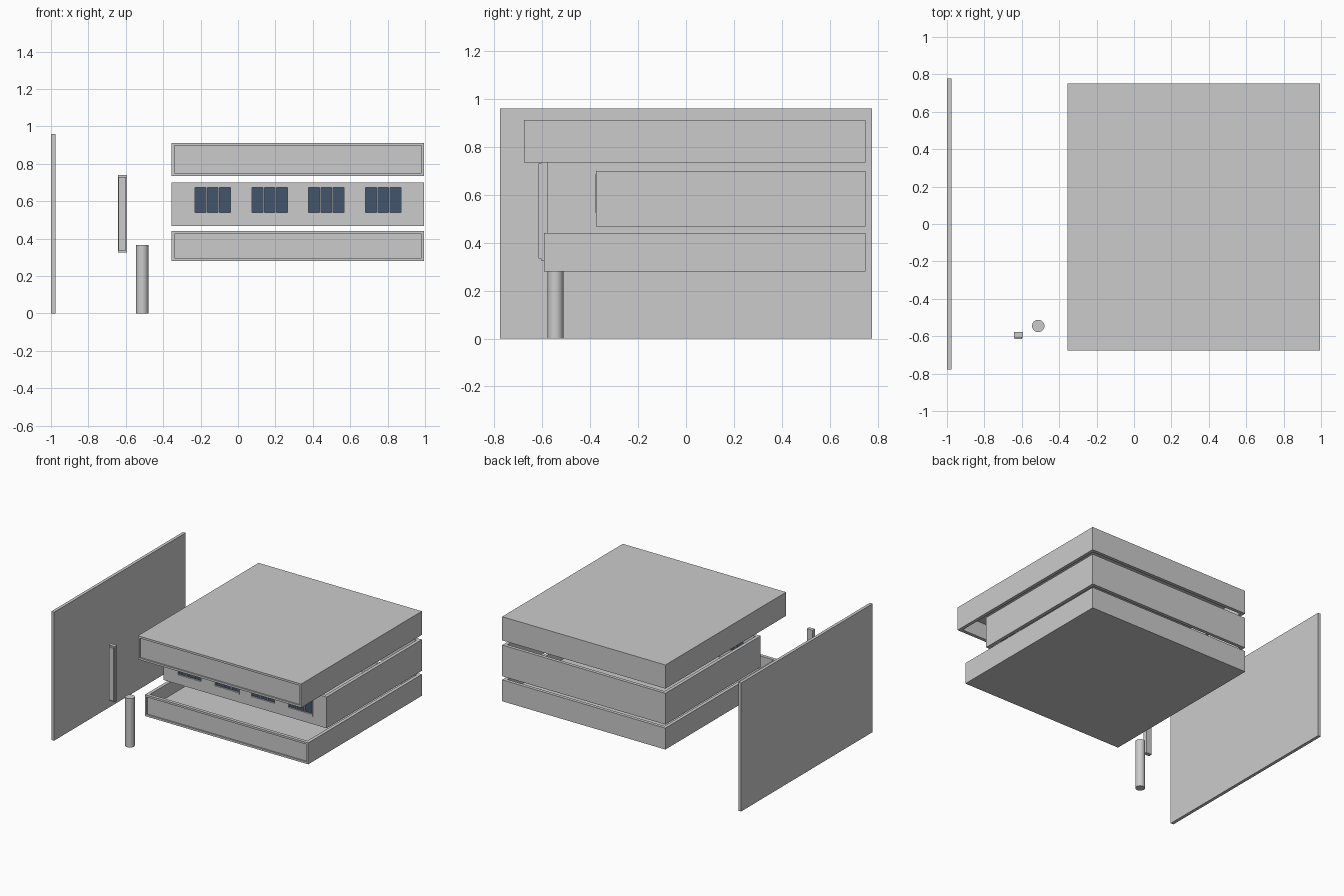
import bpy, bmesh
from mathutils import Matrix, Vector

cube = bpy.data.objects.get("Cube")
if cube:
    bpy.data.objects.remove(cube, do_unlink=True)


def material(name, rgb):
    m = bpy.data.materials.new(name)
    m.use_nodes = True
    color = (*rgb, 1)
    m.diffuse_color = color
    m.node_tree.nodes["Principled BSDF"].inputs["Base Color"].default_value = color
    return m


GREY = material("light grey", (0.6, 0.6, 0.6))
GLASS = material("blue glass", (0.055, 0.09, 0.15))


def add_box(bm, x, y, z):
    center = Vector(((x[0] + x[1]) / 2, (y[0] + y[1]) / 2, (z[0] + z[1]) / 2))
    size = (x[1] - x[0], y[1] - y[0], z[1] - z[0])
    bmesh.ops.create_cube(bm, size=1, matrix=Matrix.Translation(center) @ Matrix.Diagonal((*size, 1)))


def finish(name, bm, mat):
    mesh = bpy.data.meshes.new(name)
    bm.to_mesh(mesh)
    bm.free()
    mesh.materials.append(mat)
    ob = bpy.data.objects.new(name, mesh)
    bpy.context.collection.objects.link(ob)
    return ob


def box(name, x, y, z, mat=GREY):
    bm = bmesh.new()
    add_box(bm, x, y, z)
    return finish(name, bm, mat)


def cut(target, x, y, z):
    cutter = box(target.name + "_cutter", x, y, z)
    cutter.hide_render = True
    cutter.hide_set(True)
    cutter.display_type = 'WIRE'
    mod = target.modifiers.new("opening", 'BOOLEAN')
    mod.operation = 'DIFFERENCE'
    mod.solver = 'EXACT'
    mod.object = cutter
    bpy.context.view_layer.objects.active = target
    bpy.ops.object.modifier_apply(modifier=mod.name)
    bpy.data.objects.remove(cutter, do_unlink=True)


X0, X1, BACK = -0.355, 0.995, 0.75
T = 0.025  # wall thickness


def storey(name, front, z, floor=0, ceiling=0, recess=0):
    """Hollow level, closed below or above when a thickness is given."""
    ob = box(name, (X0, X1), (front, BACK), z)
    low = z[0] + floor if floor else z[0] - 0.1
    high = z[1] - ceiling if ceiling else z[1] + 0.1
    cut(ob, (X0 + T, X1 - T), (front + T, BACK - T), (low, high))
    if recess:
        b = 0.015
        cut(ob, (X0 + b, X1 - b), (front - 0.1, front + recess), (z[0] + b, z[1] - b))
    return ob


# Stacked levels
storey("base_tray", -0.592, (0.28, 0.44), floor=0.06, recess=0.01)
walls = storey("middle_walls", -0.375, (0.467, 0.70))
storey("roof_cap", -0.675, (0.735, 0.912), ceiling=0.06, recess=0.01)

# Windows, seen from both sides of the front wall
WZ = (0.54, 0.673)
for i in range(4):
    cx = -0.135 + i * 0.304
    cut(walls, (cx - 0.095, cx + 0.095), (-0.5, -0.3), WZ)
    bm = bmesh.new()
    y = (-0.379, -0.347)
    for sx in (-1, 1):
        a, b = sorted((cx + sx * 0.095, cx + sx * 0.105))
        add_box(bm, (a, b), y, (0.527, 0.685))
        a, b = cx + sx * 0.032 - 0.004, cx + sx * 0.032 + 0.004
        add_box(bm, (a, b), y, WZ)
    add_box(bm, (cx - 0.095, cx + 0.095), y, (0.527, WZ[0]))
    add_box(bm, (cx - 0.095, cx + 0.095), y, (WZ[1], 0.685))
    finish(f"window_frame_{i + 1}", bm, GREY)
    box(f"window_glass_{i + 1}", (cx - 0.095, cx + 0.095), (-0.366, -0.358), WZ, GLASS)

# Free-standing wall
box("side_wall", (-1, -0.977), (-0.777, 0.777), (0, 0.96))

# Slim post with a raised front strip
box("slim_post", (-0.642, -0.594), (-0.606, -0.578), (0.325, 0.74))
box("post_strip", (-0.638, -0.598), (-0.615, -0.606), (0.335, 0.73))

# Round column
bm = bmesh.new()
bmesh.ops.create_cone(bm, cap_ends=True, segments=32, radius1=0.033, radius2=0.033, depth=0.365,
                      matrix=Matrix.Translation((-0.512, -0.545, 0.1825)))
column = finish("round_column", bm, GREY)
bpy.ops.object.select_all(action='DESELECT')
column.select_set(True)
bpy.context.view_layer.objects.active = column
bpy.ops.object.shade_smooth_by_angle()
